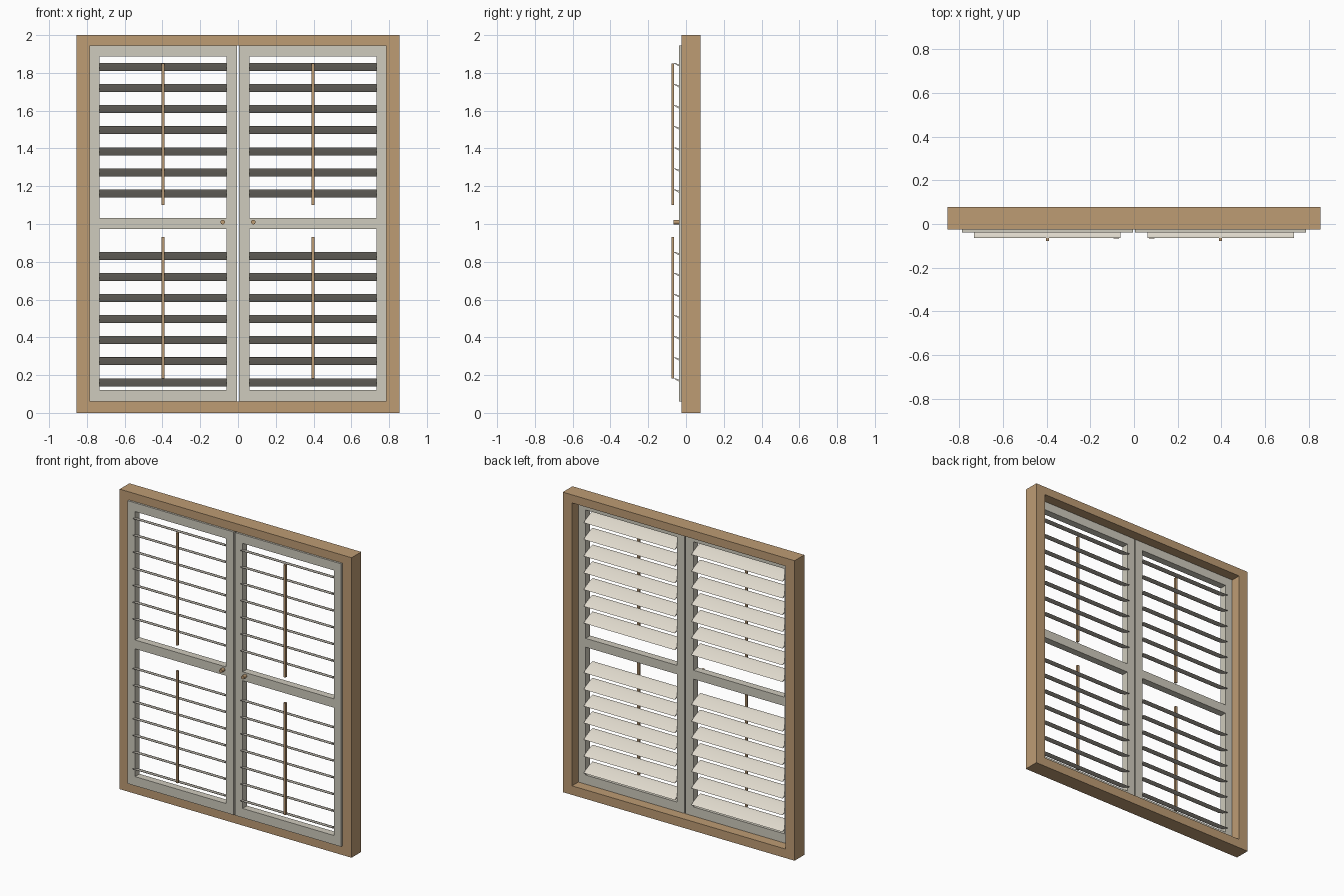
import bpy
import bmesh
import math
from mathutils import Matrix

cube = bpy.data.objects.get("Cube")
if cube:
    bpy.data.objects.remove(cube, do_unlink=True)


def material(name, rgb):
    lin = [((c / 255 + 0.055) / 1.055) ** 2.4 for c in rgb]
    m = bpy.data.materials.new(name)
    m.use_nodes = True
    m.diffuse_color = (*lin, 1)
    m.node_tree.nodes["Principled BSDF"].inputs["Base Color"].default_value = (*lin, 1)
    return m


WOOD = material("oak_wood", (190, 156, 116))
PAINT = material("warm_grey_paint", (207, 203, 189))
CREAM = material("cream_slat", (224, 218, 205))


def finish(name, bm, mat):
    bmesh.ops.recalc_face_normals(bm, faces=bm.faces)
    mesh = bpy.data.meshes.new(name)
    bm.to_mesh(mesh)
    bm.free()
    mesh.materials.append(mat)
    obj = bpy.data.objects.new(name, mesh)
    bpy.context.collection.objects.link(obj)
    return obj


def box(name, x, y, z, mat):
    """Box from (low, high) pairs on each axis."""
    bm = bmesh.new()
    bmesh.ops.create_cube(bm, size=1)
    for v in bm.verts:
        for i, (lo, hi) in enumerate((x, y, z)):
            v.co[i] = lo if v.co[i] < 0 else hi
    return finish(name, bm, mat)


def rod(name, radius, depth, sides, matrix, mat):
    bm = bmesh.new()
    bmesh.ops.create_cone(bm, cap_ends=True, segments=sides, radius1=radius,
                          radius2=radius, depth=depth, matrix=matrix)
    return finish(name, bm, mat)


def smooth(obj):
    bpy.ops.object.select_all(action="DESELECT")
    obj.select_set(True)
    bpy.context.view_layer.objects.active = obj
    bpy.ops.object.shade_smooth_by_angle(angle=math.radians(40))


# Outer frame
FRAME_Y = (-0.025, 0.077)
IN_X, OUT_X = 0.787, 0.855
LOW, HIGH = 0.06, 1.946
box("frame_bottom", (-IN_X, IN_X), FRAME_Y, (0, LOW), WOOD)
box("frame_top", (-IN_X, IN_X), FRAME_Y, (HIGH, 2), WOOD)

# Slat shape: thin ellipse, front edge raised
TILT = Matrix.Rotation(math.radians(-24), 4, "X")
SLAT_Y = -0.017
PANEL_Y = (-0.038, 0.01)
SLAT_X = (0.061, 0.733)


def slat(name, x, z):
    mid, length = (x[0] + x[1]) / 2, x[1] - x[0]
    place = (Matrix.Translation((mid, SLAT_Y, z)) @ TILT
             @ Matrix.Diagonal((1, 1, 0.1, 1)) @ Matrix.Rotation(math.pi / 2, 4, "Y"))
    smooth(rod(name, 0.0515, length, 16, place, CREAM))


for side, sx in (("left", 1), ("right", -1)):
    def span(a, b):
        return tuple(sorted((a * sx, b * sx)))

    box(f"{side}_frame_post", span(IN_X, OUT_X), FRAME_Y, (0, 2), WOOD)

    # Shutter panel
    box(f"{side}_outer_stile", span(SLAT_X[1], IN_X), PANEL_Y, (LOW, HIGH), PAINT)
    box(f"{side}_inner_stile", span(0.005, SLAT_X[0]), PANEL_Y, (LOW, HIGH), PAINT)
    for part, z in (("bottom", (LOW, 0.121)), ("middle", (0.973, 1.032)),
                    ("top", (1.888, HIGH))):
        box(f"{side}_{part}_rail", span(*SLAT_X), PANEL_Y, z, PAINT)

    # Slats and tilt rods
    for level, first, rod_z in (("lower", 0.162, (0.183, 0.93)),
                                ("upper", 1.162, (1.1, 1.85))):
        for i in range(7):
            slat(f"{side}_{level}_slat_{i + 1}", span(*SLAT_X), first + i * 0.1115)
        box(f"{side}_{level}_tilt_rod", span(0.39, 0.404), (-0.077, -0.063), rod_z, WOOD)

    # Knob
    turn = Matrix.Translation((0.081 * sx, -0.052, 1.01)) @ Matrix.Rotation(math.pi / 2, 4, "X")
    smooth(rod(f"{side}_knob", 0.012, 0.03, 16, turn, WOOD))
